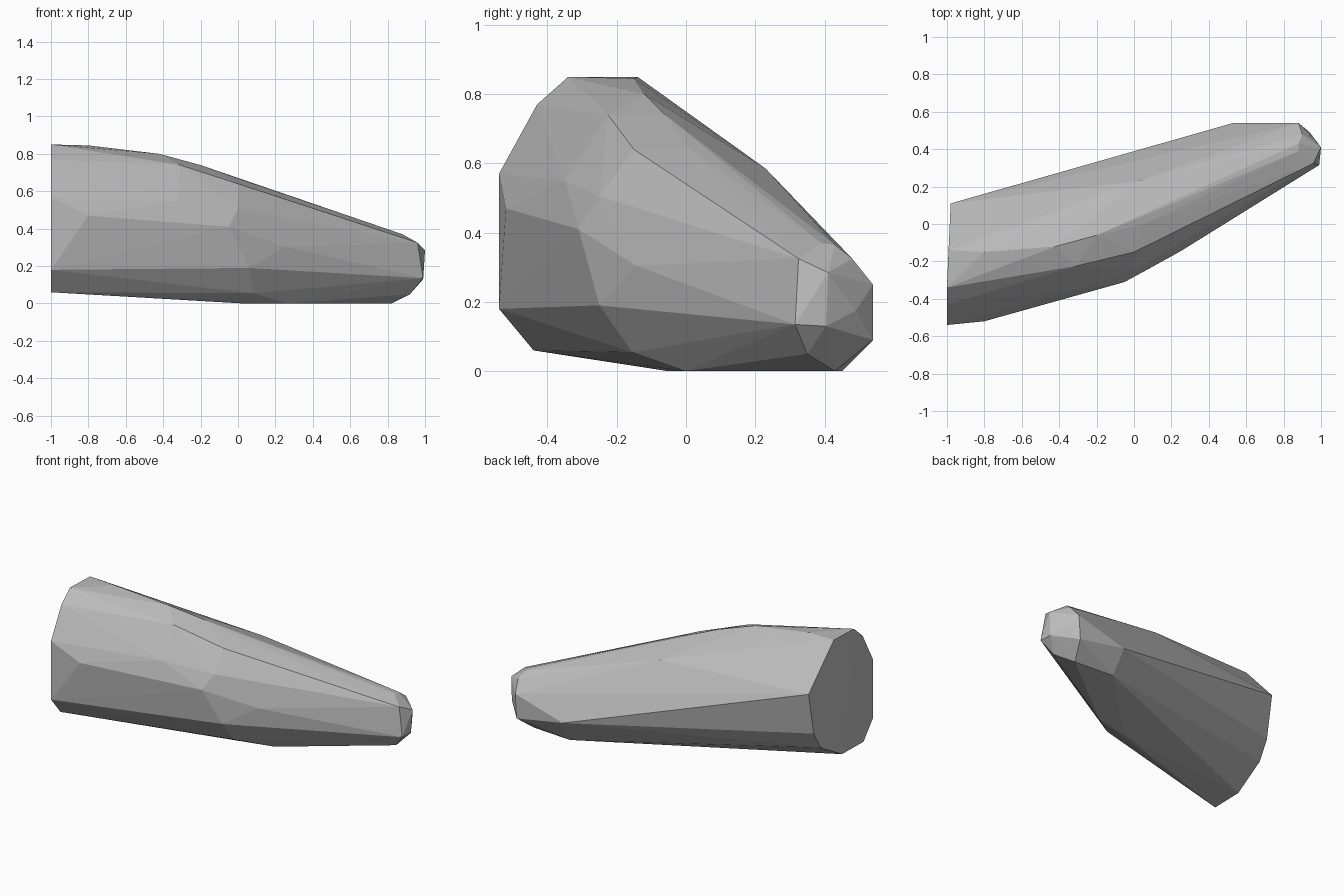
import bpy
import bmesh
from mathutils import Vector

default_cube = bpy.data.objects.get("Cube")
if default_cube:
    bpy.data.objects.remove(default_cube, do_unlink=True)


def make_material(name, colour):
    material = bpy.data.materials.new(name)
    material.use_nodes = True
    material.diffuse_color = colour
    shader = material.node_tree.nodes["Principled BSDF"]
    shader.inputs["Base Color"].default_value = colour
    return material


def faceted_hull(name, points, material):
    """Wrap a flat-shaded convex skin around the given corners."""
    bm = bmesh.new()
    for point in points:
        bm.verts.new(point)
    bmesh.ops.convex_hull(bm, input=bm.verts[:])
    loose = [v for v in bm.verts if not v.link_faces]
    bmesh.ops.delete(bm, geom=loose, context="VERTS")
    bmesh.ops.recalc_face_normals(bm, faces=bm.faces[:])
    mesh = bpy.data.meshes.new(name)
    bm.to_mesh(mesh)
    bm.free()
    mesh.materials.append(material)
    body = bpy.data.objects.new(name, mesh)
    bpy.context.collection.objects.link(body)
    return body


# Outline of the broad flat end, as (y, z)
broad_end = [
    (-.54, .57), (-.54, .18), (-.44, .06), (-.22, .06), (-.01, .18),
    (.06, .3), (.11, .58), (-.14, .85), (-.34, .85), (-.43, .77),
]

# Corners along the upper ridge and back
upper_ridge = [
    (-.8, -.15, .845), (-.42, -.12, .8), (-.2, -.06, .74),
    (-.31, -.225, .74), (0, -.15, .64), (.05, 0, .65), (.03, .23, .585),
]

# Corners along the front flank
front_flank = [
    (-.8, -.52, .47), (-.32, -.35, .55), (0, -.25, .505),
    (-.05, -.31, .41), (.25, -.145, .305), (.06, -.25, .19),
]

# Corners along the underside
underside = [
    (.08, -.155, .055), (.03, -.05, 0), (.27, 0, 0),
    (.54, .45, 0), (.53, .54, .15), (.82, .43, 0),
]

# Corners of the small blunt tip
tip = [
    (.88, .39, .37), (.88, .43, .365), (.9, .48, .325), (.96, .325, .325),
    (1, .41, .285), (.99, .405, .13), (.99, .315, .135), (.92, .35, .05),
    (.94, .49, .175), (.87, .54, .09), (.88, .54, .25),
]

# The broad end leans slightly inward towards the back
end_corners = [(-1 + .045 * max(0, y + .33), y, z) for y, z in broad_end]

grey = make_material("plain grey", (.5, .5, .5, 1))
corners = end_corners + upper_ridge + front_flank + underside + tip
faceted_hull("tapered_rock", [Vector(c) for c in corners], grey)
